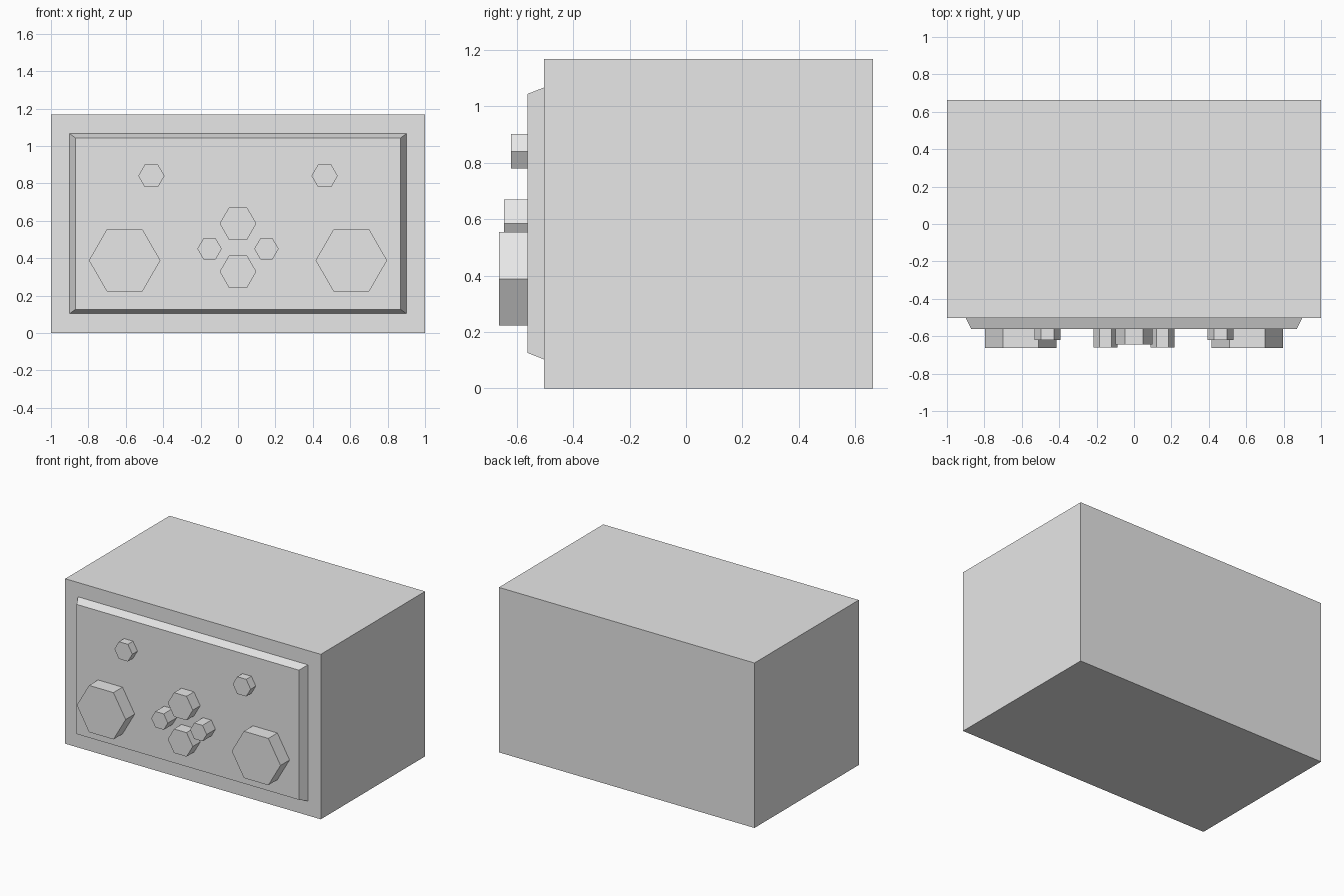
import bpy, bmesh, math

cube = bpy.data.objects.get("Cube")
if cube:
    bpy.data.objects.remove(cube, do_unlink=True)

grey = bpy.data.materials.new("plain_grey")
grey.use_nodes = True
grey.diffuse_color = (0.8, 0.8, 0.8, 1)
grey.node_tree.nodes["Principled BSDF"].inputs["Base Color"].default_value = (0.8, 0.8, 0.8, 1)


def rectangle(half_width, low, high):
    return [(-half_width, low), (half_width, low), (half_width, high), (-half_width, high)]


def hexagon(x, z, radius):
    return [(x + radius * math.cos(math.pi * i / 3), z + radius * math.sin(math.pi * i / 3))
            for i in range(6)]


def loft(name, back, back_y, front, front_y):
    """Closed solid between a back outline and a front outline, both given in x and z."""
    bm = bmesh.new()
    rear = [bm.verts.new((x, back_y, z)) for x, z in back]
    fore = [bm.verts.new((x, front_y, z)) for x, z in front]
    bm.faces.new(rear)
    bm.faces.new(fore)
    for i in range(len(rear)):
        j = (i + 1) % len(rear)
        bm.faces.new((rear[i], rear[j], fore[j], fore[i]))
    bmesh.ops.recalc_face_normals(bm, faces=bm.faces)
    mesh = bpy.data.meshes.new(name)
    bm.to_mesh(mesh)
    bm.free()
    mesh.materials.append(grey)
    obj = bpy.data.objects.new(name, mesh)
    bpy.context.collection.objects.link(obj)
    return obj


# Cabinet and bevelled front panel
BODY_FRONT, PANEL_FRONT = -0.503, -0.562
outline = rectangle(1.0, 0, 1.167)
loft("cabinet", outline, 0.663, outline, BODY_FRONT)
loft("front_panel", rectangle(0.9, 0.103, 1.066), BODY_FRONT,
     rectangle(0.87, 0.126, 1.043), PANEL_FRONT)


# Hexagonal knobs and buttons standing on the panel
def knob(name, x, z, radius, front_y):
    shape = hexagon(x, z, radius)
    loft(name, shape, PANEL_FRONT, shape, front_y)


for side, sign in (("left", 1), ("right", -1)):
    knob(side + "_large_knob", sign * 0.606, 0.388, 0.191, -0.663)
    knob(side + "_top_button", sign * 0.463, 0.84, 0.07, -0.62)
    knob(side + "_small_button", sign * 0.152, 0.45, 0.065, -0.66)
knob("upper_middle_knob", 0, 0.585, 0.098, -0.645)
knob("lower_middle_knob", 0, 0.328, 0.098, -0.645)
